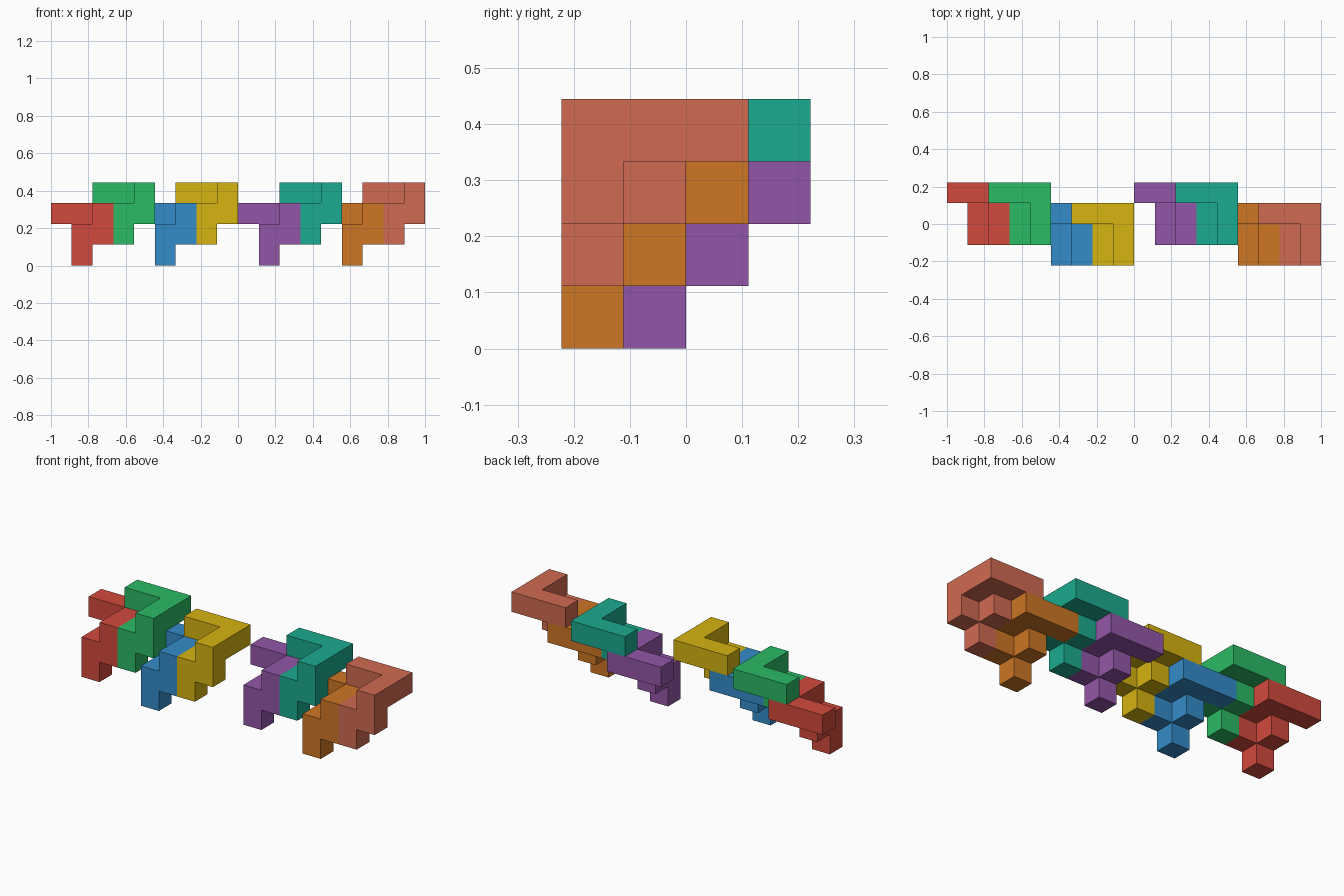
import bpy, bmesh
from mathutils import Vector

if "Cube" in bpy.data.objects:
    bpy.data.objects.remove(bpy.data.objects["Cube"])

U = 1 / 9  # edge of one cube cell

# Cells of one piece: raised L, front step, inner stub and foot
CELLS = {(0, 2, 2), (1, 2, 2), (2, 2, 2), (2, 1, 2), (2, 0, 2),
         (2, 0, 1), (1, 0, 1), (1, 1, 1), (1, 0, 0)}


def make_piece(name, origin, color):
    """Join the cells into one flat-faced solid, keeping only outer faces."""
    bm = bmesh.new()
    for cell in CELLS:
        for axis in range(3):
            for side in (0, 1):
                neighbour = list(cell)
                neighbour[axis] += 2 * side - 1
                if tuple(neighbour) in CELLS:
                    continue
                corners = [(0, 0), (1, 0), (1, 1), (0, 1)]
                if not side:
                    corners.reverse()
                verts = []
                for a, b in corners:
                    p = Vector(cell)
                    p[axis] += side
                    p[(axis + 1) % 3] += a
                    p[(axis + 2) % 3] += b
                    p += Vector(origin) - Vector((9, 2, 0))
                    verts.append(bm.verts.new(p * U))
                bm.faces.new(verts)
    bmesh.ops.remove_doubles(bm, verts=bm.verts, dist=1e-4)
    bmesh.ops.dissolve_limit(bm, angle_limit=0.01, verts=bm.verts, edges=bm.edges)
    mesh = bpy.data.meshes.new(name)
    bm.to_mesh(mesh)
    bm.free()
    mat = bpy.data.materials.new(name)
    mat.diffuse_color = (*color, 1)
    mat.use_nodes = True
    mat.node_tree.nodes["Principled BSDF"].inputs["Base Color"].default_value = mat.diffuse_color
    mesh.materials.append(mat)
    bpy.context.collection.objects.link(bpy.data.objects.new(name, mesh))


def srgb(code):
    return [(int(code[i:i + 2], 16) / 255) ** 2.2 for i in (0, 2, 4)]


# Four pairs; the second piece of each pair nests one step up and along
PAIRS = [((0, 1, 0), ("red", "D14B3F"), ("green", "2FB966")),
         ((4, 0, 0), ("blue", "378BC8"), ("yellow", "D6B218")),
         ((9, 1, 0), ("purple", "9157A6"), ("teal", "21A98E")),
         ((13, 0, 0), ("orange", "CC7529"), ("salmon", "CF6A52"))]

for (x, y, z), lower, upper in PAIRS:
    make_piece(lower[0] + "_lower_piece", (x, y, z), srgb(lower[1]))
    make_piece(upper[0] + "_upper_piece", (x + 2, y, z + 1), srgb(upper[1]))
